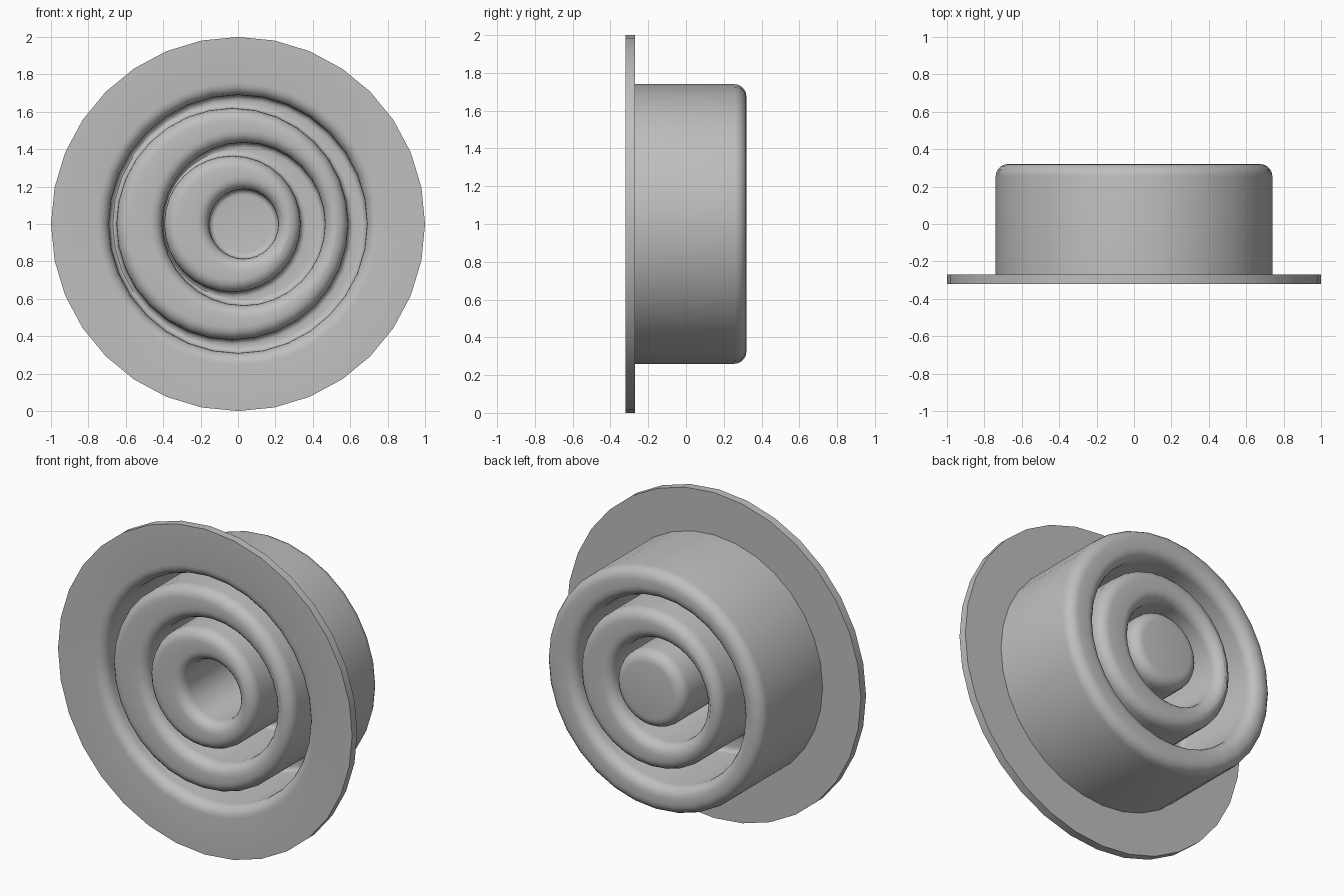
import bpy, bmesh, math
from mathutils import Vector

if "Cube" in bpy.data.objects:
    bpy.data.objects.remove(bpy.data.objects["Cube"])

SIDES = 32
FRONT, BACK, SHEET = -0.32, 0.32, 0.05
OUT = 0.065   # outer bend radius
IN = 0.03     # inner bend radius
SWAY = 0.03   # sideways shift of the folded walls

# Rubber sheet material
mat = bpy.data.materials.new("grey_rubber")
mat.use_nodes = True
grey = (0.52, 0.52, 0.52, 1)
mat.diffuse_color = grey
mat.node_tree.nodes["Principled BSDF"].inputs["Base Color"].default_value = grey

# Walls from outside in: inner radius, outer radius, sideways shift
walls = [(0.69, 0.74, 0), (0.57, 0.62, -SWAY), (0.435, 0.485, SWAY),
         (0.315, 0.365, -SWAY), (0.185, 0.235, SWAY)]


def sheet_side(front):
    """Corners of one side of the sheet, from rim to centre: radius, y, shift, bend."""
    low = FRONT if front else FRONT + SHEET
    high = BACK - SHEET if front else BACK
    pts = [(1, low, 0, 0)]
    for i, (inner, outer, shift) in enumerate(walls):
        going_back = i % 2 == 0
        r = inner if going_back == front else outer
        bends = (OUT, IN) if front else (IN, OUT)
        ends = [(r, low, shift, bends[0]), (r, high, shift, bends[1])]
        if not front and i == 0:
            ends[0] = (r, low, shift, 0)
        pts += ends if going_back else ends[::-1]
    pts.append((0, high, walls[-1][2], 0))
    return pts


def rounded(pts, steps=5):
    """Replace each bent corner with a quarter arc."""
    out = []
    for i, (r, y, shift, bend) in enumerate(pts):
        if bend == 0:
            out.append((r, y, shift))
            continue
        p = Vector((r, y))
        u = (Vector(pts[i - 1][:2]) - p).normalized()
        v = (Vector(pts[i + 1][:2]) - p).normalized()
        for k in range(steps + 1):
            t = math.pi / 2 * k / steps
            q = p + bend * (u * (1 - math.sin(t)) + v * (1 - math.cos(t)))
            out.append((q.x, q.y, shift))
    return out


def revolve(name, profile):
    """Sweep the profile round the y axis, with a single vertex at each pole."""
    bm = bmesh.new()
    rings = []
    for r, y, shift in profile:
        if r == 0:
            rings.append([bm.verts.new((shift, y, 1))] * SIDES)
            continue
        angles = [math.tau * k / SIDES for k in range(SIDES)]
        rings.append([bm.verts.new((shift + r * math.cos(a), y, 1 + r * math.sin(a)))
                      for a in angles])
    for a, b in zip(rings, rings[1:]):
        if a[0] is a[1] and b[0] is b[1]:
            continue
        for k in range(SIDES):
            n = (k + 1) % SIDES
            bm.faces.new(dict.fromkeys((a[k], a[n], b[n], b[k])))
    bmesh.ops.recalc_face_normals(bm, faces=bm.faces)
    mesh = bpy.data.meshes.new(name)
    bm.to_mesh(mesh)
    bm.free()
    mesh.materials.append(mat)
    obj = bpy.data.objects.new(name, mesh)
    bpy.context.collection.objects.link(obj)
    return obj


# Flange, folded walls and centre cup as one closed sheet
front = rounded(sheet_side(True))
back = rounded(sheet_side(False))
profile = front[::-1] + back
diaphragm = revolve("folded_diaphragm", profile)

bpy.ops.object.select_all(action="DESELECT")
diaphragm.select_set(True)
bpy.context.view_layer.objects.active = diaphragm
bpy.ops.object.shade_smooth_by_angle(angle=math.radians(30))
